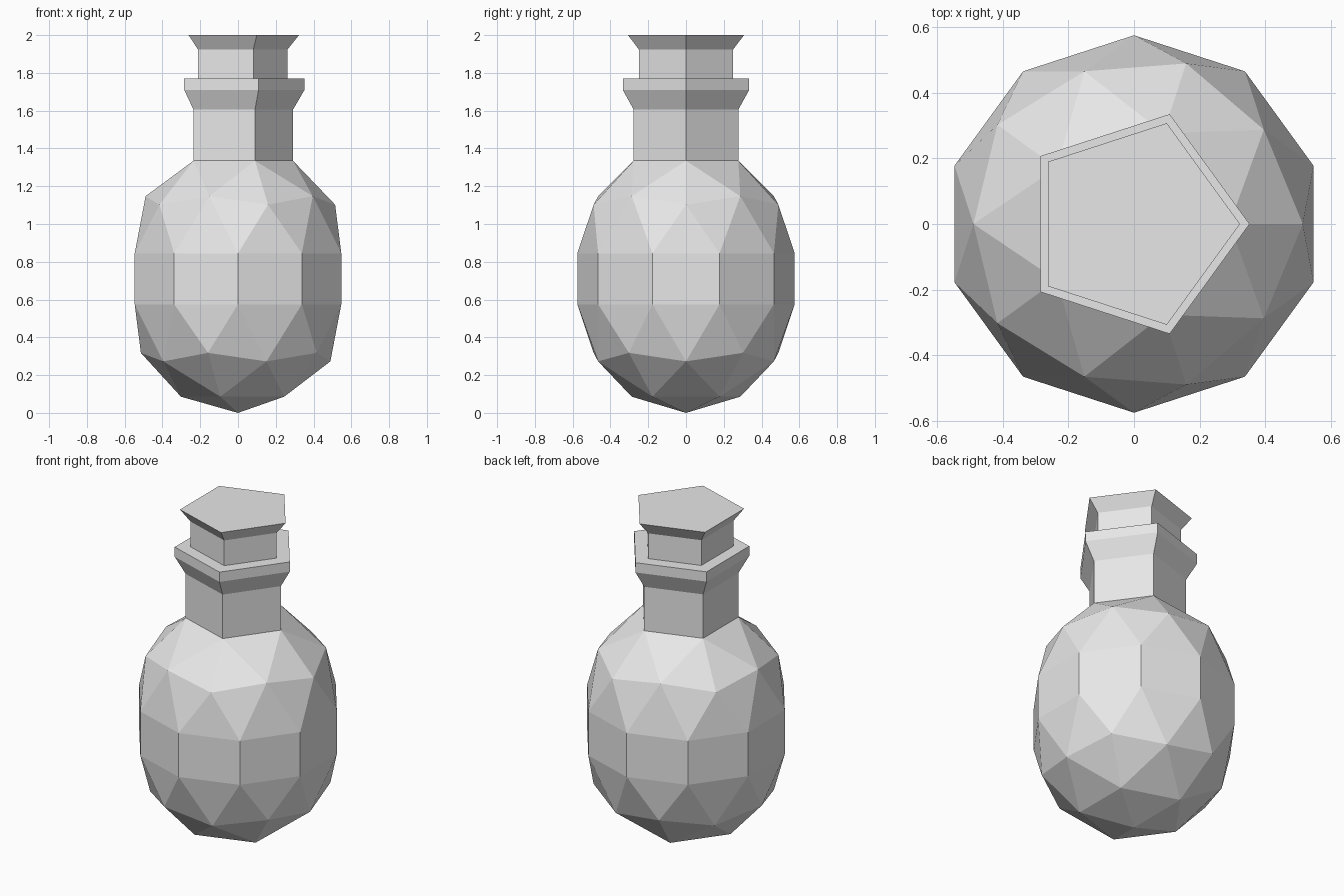
import bpy, bmesh, math

cube = bpy.data.objects.get("Cube")
if cube:
    bpy.data.objects.remove(cube, do_unlink=True)

RADIUS = 0.575      # bulb radius
BAND = 0.27         # height of the straight band around the bulb
NECK_R, NECK_Z = 0.291, 1.335

grey = bpy.data.materials.new("light_grey")
grey.use_nodes = True
colour = (0.8, 0.8, 0.8, 1)
grey.diffuse_color = colour
grey.node_tree.nodes["Principled BSDF"].inputs["Base Color"].default_value = colour


def add_object(name, bm):
    bmesh.ops.recalc_face_normals(bm, faces=bm.faces)
    mesh = bpy.data.meshes.new(name)
    bm.to_mesh(mesh)
    bm.free()
    mesh.materials.append(grey)
    obj = bpy.data.objects.new(name, mesh)
    bpy.context.collection.objects.link(obj)
    return obj


def pentagon_rings(name, profile):
    """Five-sided solid through (radius, height) rings, capped at both ends."""
    bm = bmesh.new()
    rings = [[bm.verts.new((r * math.cos(k * math.tau / 5),
                            r * math.sin(k * math.tau / 5), z))
              for k in range(5)] for r, z in profile]
    for low, high in zip(rings, rings[1:]):
        for k in range(5):
            n = (k + 1) % 5
            bm.faces.new((low[k], low[n], high[n], high[k]))
    bm.faces.new(rings[0][::-1])
    bm.faces.new(rings[-1])
    return add_object(name, bm)


# Faceted bulb: icosphere split at its equator and stretched by a straight band
bm = bmesh.new()
bmesh.ops.create_icosphere(bm, subdivisions=2, radius=RADIUS)
plane = bmesh.ops.bisect_plane(bm, geom=bm.verts[:] + bm.edges[:] + bm.faces[:],
                               dist=0.001, plane_co=(0, 0, 0), plane_no=(0, 0, 1),
                               clear_outer=False, clear_inner=False)
equator = [e for e in bm.edges if all(abs(v.co.z) < 0.01 for v in e.verts)]
bmesh.ops.split_edges(bm, edges=equator)
upper = {v for f in bm.faces if f.calc_center_median().z > 0 for v in f.verts}
for v in bm.verts:
    v.co.z += RADIUS + (BAND if v in upper else 0)
rims = [e for e in bm.edges if e.is_boundary]
bmesh.ops.bridge_loops(bm, edges=rims)

# Open the top of the bulb and fit its rim to the neck
pole = max(bm.verts, key=lambda v: v.co.z)
rim = [e.other_vert(pole) for e in pole.link_edges]
bmesh.ops.delete(bm, geom=[pole], context='VERTS')
for v in rim:
    scale = NECK_R / math.hypot(v.co.x, v.co.y)
    v.co = (v.co.x * scale, v.co.y * scale, NECK_Z)
add_object("bottle_bulb", bm)

# Neck with its flared lip
pentagon_rings("bottle_neck", [(NECK_R, NECK_Z), (NECK_R, 1.605),
                               (0.352, 1.71), (0.352, 1.77)])

# Stopper flaring towards the top
pentagon_rings("stopper", [(0.263, 1.765), (0.263, 1.925), (0.323, 2.0)])
